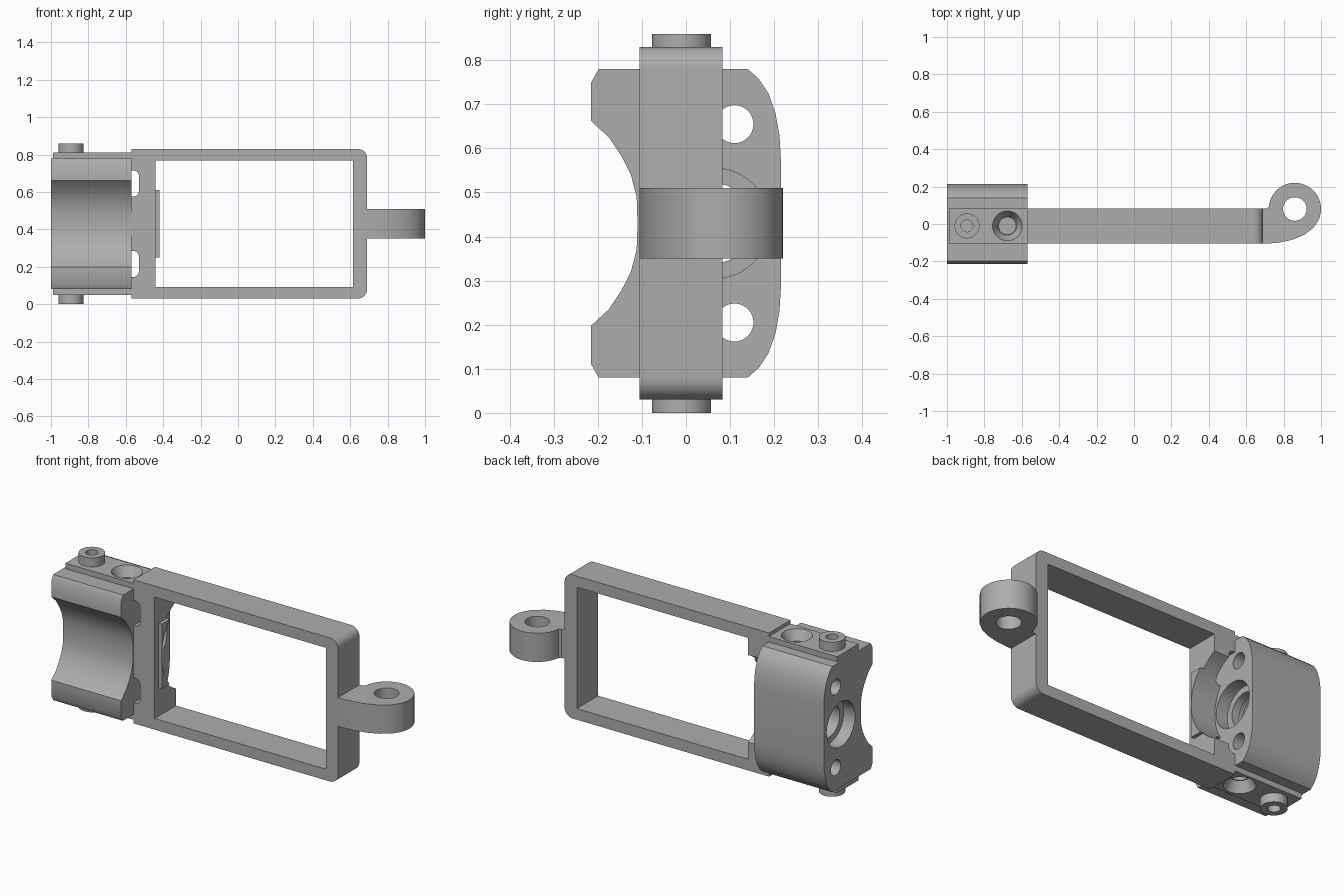
import bpy, bmesh, math
from mathutils import Matrix, Vector

cube = bpy.data.objects.get("Cube")
if cube:
    bpy.data.objects.remove(cube)

grey = bpy.data.materials.new("mid grey")
grey.use_nodes = True
GREY = (0.42, 0.42, 0.42, 1)
grey.diffuse_color = GREY
grey.node_tree.nodes["Principled BSDF"].inputs["Base Color"].default_value = GREY

MID = 0.43           # height of the symmetry plane
FRONT, BACK = -0.105, 0.083


def finish(name, bm):
    bmesh.ops.recalc_face_normals(bm, faces=bm.faces)
    mesh = bpy.data.meshes.new(name)
    bm.to_mesh(mesh)
    bm.free()
    ob = bpy.data.objects.new(name, mesh)
    bpy.context.collection.objects.link(ob)
    mesh.materials.append(grey)
    return ob


def prism(name, points, axis, lo, hi):
    """Extrude a 2D outline along one axis."""
    place = {"x": lambda a, b: (lo, a, b), "y": lambda a, b: (a, lo, b),
             "z": lambda a, b: (a, b, lo)}[axis]
    step = Vector([(hi - lo) * (axis == k) for k in "xyz"])
    bm = bmesh.new()
    face = bm.faces.new([bm.verts.new(place(*p)) for p in points])
    out = bmesh.ops.extrude_face_region(bm, geom=[face])
    bmesh.ops.translate(bm, vec=step, verts=[v for v in out["geom"] if isinstance(v, bmesh.types.BMVert)])
    return finish(name, bm)


def box(name, x, y, z):
    return prism(name, [(x[0], y[0]), (x[1], y[0]), (x[1], y[1]), (x[0], y[1])], "z", *z)


def rod(name, start, end, r1, r2=None, sides=40):
    """Cylinder or cone between two points."""
    a, b = Vector(start), Vector(end)
    turn = Vector((0, 0, 1)).rotation_difference(b - a).to_matrix().to_4x4()
    bm = bmesh.new()
    bmesh.ops.create_cone(bm, cap_ends=True, segments=sides, radius1=r1, radius2=r1 if r2 is None else r2,
                          depth=(b - a).length, matrix=Matrix.Translation((a + b) / 2) @ turn)
    return finish(name, bm)


def arc(cx, cy, r, start, end, n=10):
    angles = [math.radians(start + (end - start) * i / n) for i in range(n + 1)]
    return [(cx + r * math.cos(t), cy + r * math.sin(t)) for t in angles]


def combine(ob, others, mode="DIFFERENCE"):
    bpy.context.view_layer.objects.active = ob
    for other in others:
        mod = ob.modifiers.new("cut", "BOOLEAN")
        mod.operation, mod.solver, mod.object = mode, "EXACT", other
        bpy.ops.object.modifier_apply(modifier=mod.name)
        bpy.data.objects.remove(other)


def smooth(ob):
    bpy.ops.object.select_all(action="DESELECT")
    ob.select_set(True)
    bpy.context.view_layer.objects.active = ob
    bpy.ops.object.shade_smooth_by_angle(angle=math.radians(30))


def both(z):
    """A height and its mirror about the middle."""
    return (z, 2 * MID - z)


# Clamp block: hollow front, rounded back
upper = [(-0.11, MID), (-0.112, 0.49), (-0.125, 0.54), (-0.145, 0.58), (-0.175, 0.625),
         (-0.215, 0.662), (-0.215, 0.75), (-0.198, 0.78), (0.14, 0.78), (0.165, 0.758),
         (0.187, 0.725), (0.203, 0.68), (0.212, 0.63), (0.215, 0.58)]
lower = [(y, 2 * MID - z) for y, z in reversed(upper[1:])]
block = prism("clamp_block", upper + lower, "x", -1.0, -0.57)
BORE_Y = 0.065
cuts = [rod("bore", (-1.1, BORE_Y, MID), (-0.5, BORE_Y, MID), 0.09)]
for x0, x1 in ((-1.1, -0.93), (-0.64, -0.5)):
    cuts.append(rod("counterbore", (x0, BORE_Y, MID), (x1, BORE_Y, MID), 0.125))
for x in (-0.86, -0.79, -0.72):
    cuts.append(rod("bore_groove", (x, BORE_Y, MID), (x + 0.035, BORE_Y, MID), 0.11))
for z in both(0.655):
    cuts.append(rod("screw_hole", (-1.1, 0.11, z), (-0.5, 0.11, z), 0.043))
combine(block, cuts)

# Frame: rounded on its free end, with two arms over the block
R = 0.05
outline = [(-0.57, 0.03)] + arc(0.69 - R, 0.03 + R, R, -90, 0) + arc(0.69 - R, 0.83 - R, R, 0, 90) + [(-0.57, 0.83)]
frame = prism("frame", outline, "y", FRONT, BACK)
combine(frame, [box("window", (-0.44, 0.615), (-0.2, 0.2), (0.092, 0.768))])
combine(frame, [box("bar_lip", (-0.46, -0.42), (-0.07, BACK), (0.25, 0.61))], "UNION")
notches = [rod("cup", (-0.58, 0.2, MID), (-0.4, 0.2, MID), 0.27, sides=64)]
for z in both(0.645):
    notch = arc(-0.56, z + 0.04, 0.03, 90, 0, 6) + arc(-0.56, z - 0.04, 0.03, 0, -90, 6)
    notches.append(prism("notch", [(-0.6, z + 0.07)] + notch + [(-0.6, z - 0.07)], "y", -0.3, 0.3))
combine(frame, notches)

# Arms with bosses, mirrored top and bottom
for side, label in ((1, "upper"), (-1, "lower")):
    def h(z):
        return MID + side * (z - MID)
    arm = box(label + "_arm", (-0.99, -0.56), (FRONT, BACK), sorted((h(0.74), h(0.81))))
    boss = rod(label + "_boss", (-0.893, -0.01, h(0.8)), (-0.893, -0.01, h(0.86)), 0.067)
    combine(arm, [boss], "UNION")
    for part in (arm, block):
        combine(part, [
            rod("boss_hole", (-0.893, -0.01, h(0.72)), (-0.893, -0.01, h(0.9)), 0.032),
            rod("countersink", (-0.677, -0.01, h(0.755)), (-0.677, -0.01, h(0.815)), 0.05, 0.082),
            rod("drill", (-0.677, -0.01, h(0.62)), (-0.677, -0.01, h(0.79)), 0.045)])
    smooth(arm)

# Hinge eye on the free end
eye_outline = ([(0.67, FRONT), (0.71, FRONT), (0.78, -0.099), (0.85, -0.083), (0.91, -0.058), (0.96, -0.02)]
               + arc(0.86, 0.08, 0.14, -25, 175, 28) + [(0.708, BACK), (0.67, BACK)])
eye = prism("hinge_eye", eye_outline, "z", 0.35, 0.51)
combine(eye, [rod("pin_hole", (0.86, 0.08, 0.2), (0.86, 0.08, 0.7), 0.063)])

for part in (block, frame, eye):
    smooth(part)
